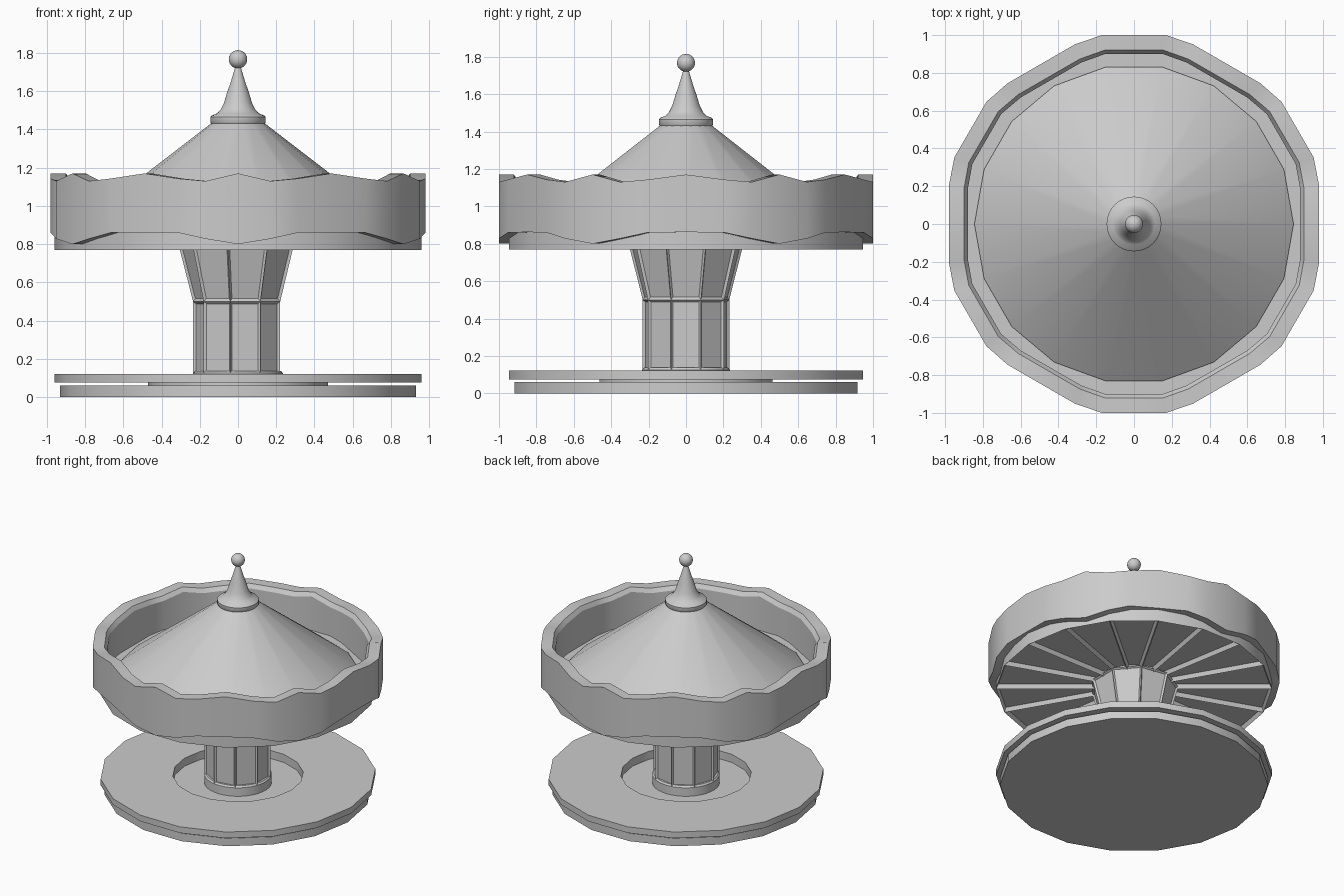
import bpy, bmesh
from math import sin, cos, pi, radians

if "Cube" in bpy.data.objects:
    bpy.data.objects.remove(bpy.data.objects["Cube"])


def finish(name, bm, smooth=30):
    bmesh.ops.remove_doubles(bm, verts=bm.verts, dist=1e-5)
    bmesh.ops.recalc_face_normals(bm, faces=bm.faces)
    me = bpy.data.meshes.new(name)
    bm.to_mesh(me)
    bm.free()
    ob = bpy.data.objects.new(name, me)
    bpy.context.collection.objects.link(ob)
    bpy.ops.object.select_all(action='DESELECT')
    ob.select_set(True)
    bpy.context.view_layer.objects.active = ob
    if smooth:
        bpy.ops.object.shade_smooth_by_angle(angle=radians(smooth))
    return ob


def skin(rings, closed):
    """Bridge a loop of cross-sections (lists of points) around the z axis."""
    bm = bmesh.new()
    vs = [[bm.verts.new(p) for p in ring] for ring in rings]
    m = len(vs[0])
    for i in range(len(vs)):
        a, b = vs[i], vs[(i + 1) % len(vs)]
        for j in range(m if closed else m - 1):
            k = (j + 1) % m
            bm.faces.new((a[j], b[j], b[k], a[k]))
    bmesh.ops.remove_doubles(bm, verts=bm.verts, dist=1e-5)
    bmesh.ops.dissolve_degenerate(bm, edges=bm.edges, dist=1e-6)
    bmesh.ops.recalc_face_normals(bm, faces=bm.faces)
    return bm


def lathe(profile, n, closed=False, phase=0.0):
    angles = [phase + 2 * pi * i / n for i in range(n)]
    return skin([[(r * cos(a), r * sin(a), z) for r, z in profile] for a in angles], closed)


def inset(bm, test, thickness, depth):
    faces = [f for f in bm.faces if test(f)]
    bmesh.ops.inset_individual(bm, faces=faces, thickness=thickness, depth=depth,
                               use_even_offset=True)


# Base disc and ring-shaped platform
finish("base_disc", lathe([(0, 0), (0.932, 0), (0.932, 0.06), (0, 0.06)], 18))
finish("platform_ring", lathe([(0.455, 0.075), (0.96, 0.075), (0.96, 0.122), (0.455, 0.122)],
                              18, closed=True))
# Supports hidden in the gap under the platform
finish("platform_bearing", lathe([(0.455, 0.055), (0.47, 0.055), (0.47, 0.08), (0.455, 0.08)],
                                 18, closed=True))

# Round plinth under the column
finish("column_plinth", lathe([(0, 0.05), (0.235, 0.05), (0.235, 0.125), (0.225, 0.137),
                               (0, 0.137)], 36))

# Nine-sided column with recessed panels and a flared top
bm = lathe([(0, 0.125), (0.235, 0.125), (0.235, 0.5), (0.308, 0.785), (0, 0.785)], 9, phase=pi)
inset(bm, lambda f: abs(f.normal.z) < 0.8, 0.012, -0.012)
finish("column", bm, 0)

# Canopy disc with recessed ceiling panels leaving radial ribs
bm = lathe([(0, 0.77), (0.27, 0.77), (0.96, 0.77), (0.96, 0.88), (0, 0.88)], 18)
inset(bm, lambda f: f.normal.z < -0.9 and f.calc_center_median().xy.length > 0.4, 0.014, -0.03)
finish("canopy_ceiling", bm)

# Conical roof
finish("roof", lathe([(0, 0.87), (0.845, 0.87), (0.845, 0.89), (0.13, 1.44), (0, 1.44)], 18))

# Scalloped crown: wide and narrow facets alternate around six repeats
# each row: facet distance, sideways offset, top z, bottom z, facet turn in degrees
SECTION = [(1.0, 0.0, 1.17, 0.80, 0), (1.0, 0.17, 1.13, 0.828, 0),
           (0.98, -0.205, 1.143, 0.86, 30), (0.98, 0.0, 1.17, 0.862, 30),
           (0.98, 0.205, 1.143, 0.86, 30), (1.0, -0.17, 1.13, 0.828, 60)]
rings = []
for k in range(6):
    for d, t, top, bottom, turn in SECTION:
        a = radians(30 + 60 * k + turn)
        cross = [(0, bottom), (0, top), (0.08, top), (0.1, top - 0.03), (0.1, bottom)]
        ring = []
        for depth, z in cross:
            dd = d - depth
            tt = t * dd / d
            ring.append((dd * cos(a) - tt * sin(a), dd * sin(a) + tt * cos(a), z))
        rings.append(ring)
finish("scalloped_crown", skin(rings, True))

# Finial: collar, concave spire and ball
finish("finial_spire", lathe([(0, 1.43), (0.14, 1.43), (0.145, 1.437), (0.145, 1.465),
                              (0.138, 1.473), (0.11, 1.484), (0.09, 1.505), (0.073, 1.54),
                              (0.058, 1.59), (0.036, 1.655), (0.015, 1.725), (0, 1.725)], 32), 40)
bm = bmesh.new()
bmesh.ops.create_uvsphere(bm, u_segments=24, v_segments=14, radius=0.048)
ball = finish("finial_ball", bm)
ball.location.z = 1.767
